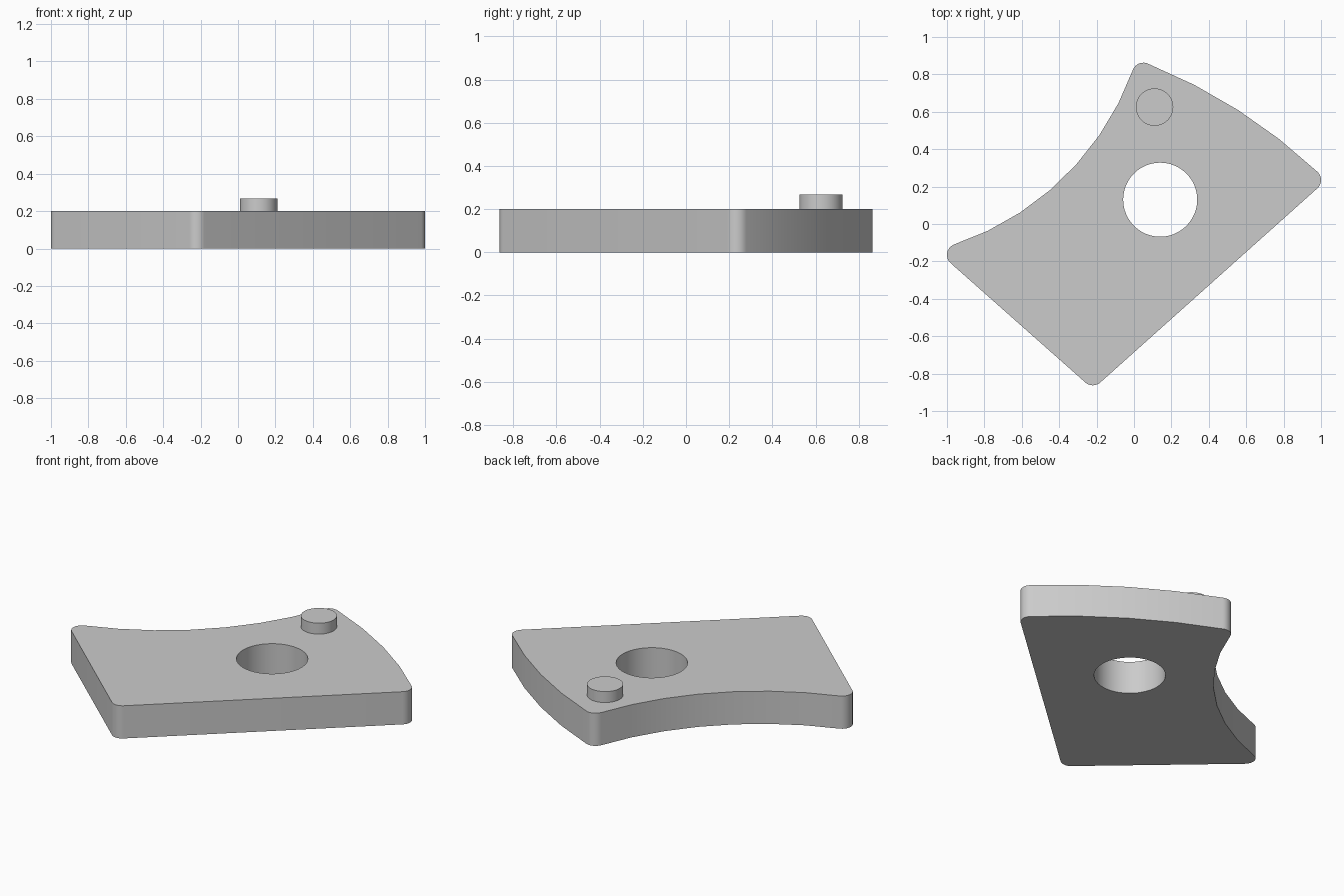
import bpy, bmesh
from math import sin, cos, pi, atan2, atan, radians
from mathutils import Vector

cube = bpy.data.objects.get("Cube")
if cube:
    bpy.data.objects.remove(cube, do_unlink=True)

gray = bpy.data.materials.new("plain_gray")
gray.use_nodes = True
color = (0.6, 0.6, 0.6, 1)
gray.diffuse_color = color
gray.node_tree.nodes["Principled BSDF"].inputs["Base Color"].default_value = color

THICK = 0.2
R = 0.06  # corner radius


def circle(cx, cy, r, n=48):
    return [Vector((cx + r * cos(2 * pi * i / n), cy + r * sin(2 * pi * i / n), 0))
            for i in range(n)]


def corner(cx, cy, start, end, n=8):
    """Rounded corner, clockwise from start to end angle in degrees."""
    return [Vector((cx + R * cos(a), cy + R * sin(a), 0))
            for a in (radians(start + (end - start) * i / n) for i in range(n + 1))]


def bow(p, q, sag, n):
    """Inner points of an arc from p to q that bulges left by sag."""
    half = (q - p).length / 2
    along = (q - p).normalized()
    left = Vector((-along.y, along.x, 0))
    radius = (half * half + sag * sag) / (2 * abs(sag))
    sweep = 2 * atan(abs(sag) / half)
    side = 1 if sag > 0 else -1
    pts = []
    for i in range(1, n):
        a = sweep * (2 * i / n - 1)
        pts.append((p + q) / 2 + along * radius * sin(a)
                   + left * side * (radius * cos(a) - radius + abs(sag)))
    return pts


def extrude_outline(name, loops, z, height):
    """Fill closed loops (later ones are holes) and extrude them upwards."""
    bm = bmesh.new()
    for loop in loops:
        vs = [bm.verts.new((p.x, p.y, z)) for p in loop]
        for i, v in enumerate(vs):
            bm.edges.new((v, vs[i - 1]))
    bmesh.ops.triangle_fill(bm, use_beauty=True, edges=bm.edges[:], normal=(0, 0, 1))
    geom = bmesh.ops.extrude_face_region(bm, geom=bm.faces[:])["geom"]
    top = [g for g in geom if isinstance(g, bmesh.types.BMVert)]
    bmesh.ops.translate(bm, verts=top, vec=(0, 0, height))
    bmesh.ops.recalc_face_normals(bm, faces=bm.faces[:])
    mesh = bpy.data.meshes.new(name)
    bm.to_mesh(mesh)
    bm.free()
    mesh.materials.append(gray)
    obj = bpy.data.objects.new(name, mesh)
    bpy.context.collection.objects.link(obj)
    bpy.ops.object.select_all(action='DESELECT')
    obj.select_set(True)
    bpy.context.view_layer.objects.active = obj
    bpy.ops.object.shade_smooth_by_angle(angle=radians(30))
    return obj


# Plate outline, clockwise: concave upper left side, convex upper right side
left = corner(-0.94, -0.165, 229, 116)
top = corner(0.05, 0.8025, 156, 63)
right = corner(0.94, 0.235, 47, -48)
bottom = corner(-0.22, -0.8025, -48, -131)
outline = (left + bow(left[-1], top[0], -0.155, 7)
           + top + bow(top[-1], right[0], 0.05, 4)
           + right + bottom)

# Plate with its round through hole
extrude_outline("plate", [outline, circle(0.14, 0.13, 0.198)], 0, THICK)

# Locating peg, slightly sunk into the plate
extrude_outline("peg", [circle(0.11, 0.625, 0.1)], THICK - 0.02, 0.087)
